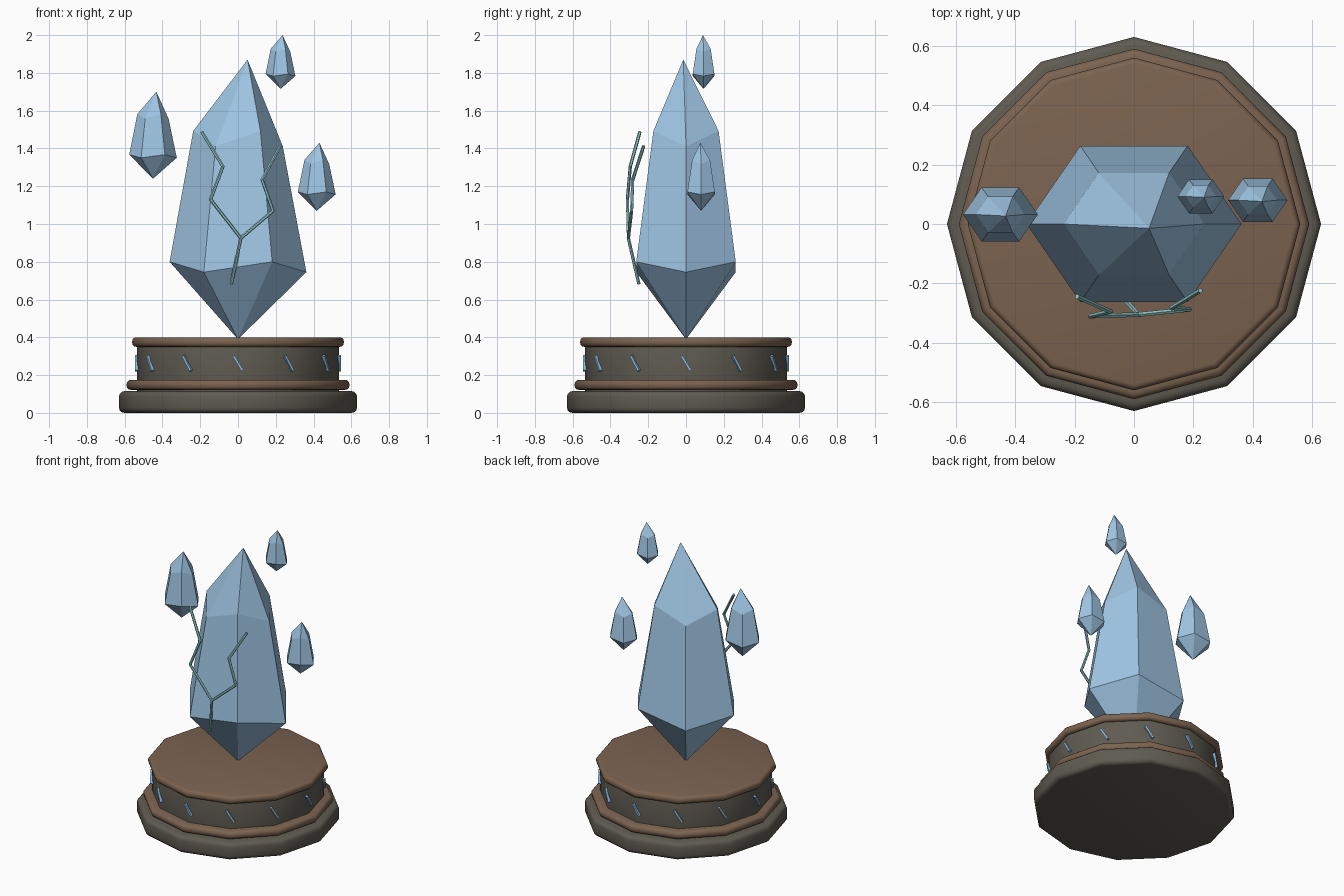
import bpy, bmesh, math
from mathutils import Matrix, Vector

if "Cube" in bpy.data.objects:
    bpy.data.objects.remove(bpy.data.objects["Cube"])


def material(name, rgb):
    m = bpy.data.materials.new(name)
    m.diffuse_color = (*rgb, 1)
    m.use_nodes = True
    m.node_tree.nodes["Principled BSDF"].inputs["Base Color"].default_value = m.diffuse_color
    return m


CRYSTAL = material("pale blue crystal", (0.34, 0.55, 0.76))
STONE = material("grey stone", (0.115, 0.105, 0.083))
WOOD = material("brown trim", (0.20, 0.125, 0.08))
TEAL = material("teal vein", (0.29, 0.57, 0.58))
RUNE = material("blue rune", (0.27, 0.52, 0.82))


def finish(name, bm, mat, smooth=False):
    bmesh.ops.recalc_face_normals(bm, faces=bm.faces)
    mesh = bpy.data.meshes.new(name)
    bm.to_mesh(mesh)
    bm.free()
    mesh.materials.append(mat)
    ob = bpy.data.objects.new(name, mesh)
    bpy.context.collection.objects.link(ob)
    if smooth:
        bpy.ops.object.select_all(action='DESELECT')
        ob.select_set(True)
        bpy.context.view_layer.objects.active = ob
        bpy.ops.object.shade_smooth_by_angle(angle=math.radians(35))
    return ob


def loft(bm, rings):
    """Skin a stack of vertex rings; a ring of one vertex is a tip."""
    for a, b in zip(rings, rings[1:]):
        n = max(len(a), len(b))
        for i in range(n):
            j = (i + 1) % n
            if len(a) == 1:
                bm.faces.new((a[0], b[j], b[i]))
            elif len(b) == 1:
                bm.faces.new((a[i], a[j], b[0]))
            else:
                bm.faces.new((a[i], a[j], b[j], b[i]))


def disc(name, r, z0, z1, bevel, mat, sides=12):
    """Twelve-sided slab with rounded rims."""
    profile = []
    for t in (0, 30, 60, 90):
        a = math.radians(t)
        profile.append((r - bevel + bevel * math.sin(a), z0 + bevel - bevel * math.cos(a)))
    profile += [(rr, z0 + z1 - z) for rr, z in reversed(profile)]
    bm = bmesh.new()
    rings = []
    for rr, z in profile:
        rings.append([bm.verts.new((rr * math.cos(i * math.tau / sides),
                                    rr * math.sin(i * math.tau / sides), z))
                      for i in range(sides)])
    loft(bm, rings)
    bm.faces.new(rings[0])
    bm.faces.new(rings[-1])
    return finish(name, bm, mat, True)


def crystal(name, x, y, r, z0, z1):
    """Six-sided crystal with zigzag shoulders and an off-centre tip."""
    h = z1 - z0
    bm = bmesh.new()
    rings = [[bm.verts.new((x, y, z0))]]
    for scale, low, high in ((1.0, 0.24, 0.277), (0.655, 0.69, 0.745)):
        ring = []
        for i in range(6):
            a = i * math.tau / 6
            z = z0 + h * (high if i % 2 else low)
            ring.append(bm.verts.new((x + r * scale * math.cos(a),
                                      y + 0.84 * r * scale * math.sin(a), z)))
        rings.append(ring)
    rings.append([bm.verts.new((x + 0.14 * r, y - 0.04 * r, z1))])
    loft(bm, rings)
    return finish(name, bm, CRYSTAL)


def vein(name, points, r=0.009):
    """Thin jointed rods along a path."""
    bm = bmesh.new()
    for p, q in zip(points, points[1:]):
        p, q = Vector(p), Vector(q)
        d = q - p
        rot = d.to_track_quat('Z', 'Y').to_matrix().to_4x4()
        bmesh.ops.create_cone(bm, cap_ends=True, segments=6, radius1=r, radius2=r,
                              depth=d.length + r * 0.8,
                              matrix=Matrix.Translation((p + q) / 2) @ rot)
    return finish(name, bm, TEAL)


# Pedestal
disc("plinth", 0.63, 0.0, 0.115, 0.028, STONE)
disc("lower_trim", 0.59, 0.122, 0.175, 0.022, WOOD)
disc("drum", 0.535, 0.10, 0.365, 0.012, STONE)
disc("upper_trim", 0.56, 0.35, 0.40, 0.02, WOOD)

# Slanted marks on each drum corner
for i in range(12):
    bm = bmesh.new()
    bmesh.ops.create_cube(bm, size=1, matrix=(
        Matrix.Rotation(i * math.tau / 12, 4, 'Z')
        @ Matrix.Translation((0.537, 0, 0.263))
        @ Matrix.Rotation(math.radians(31), 4, 'X')
        @ Matrix.Diagonal((0.018, 0.013, 0.092, 1))))
    finish(f"drum_mark_{i + 1}", bm, RUNE)

# Large crystal and floating shards
crystal("main_crystal", 0, 0, 0.362, 0.39, 1.87)
crystal("left_shard", -0.45, 0.032, 0.126, 1.24, 1.70)
crystal("right_shard", 0.417, 0.08, 0.1, 1.07, 1.43)
crystal("top_shard", 0.225, 0.093, 0.079, 1.715, 2.0)

# Branching vein in front of the crystal
fork = (0.015, -0.305, 0.925)
vein("main_vein", [(-0.19, -0.245, 1.485), (-0.08, -0.295, 1.305), (-0.145, -0.31, 1.13),
                   fork, (-0.035, -0.25, 0.685)])
vein("branch_vein", [fork, (0.185, -0.288, 1.07), (0.128, -0.282, 1.235), (0.222, -0.225, 1.41)])
